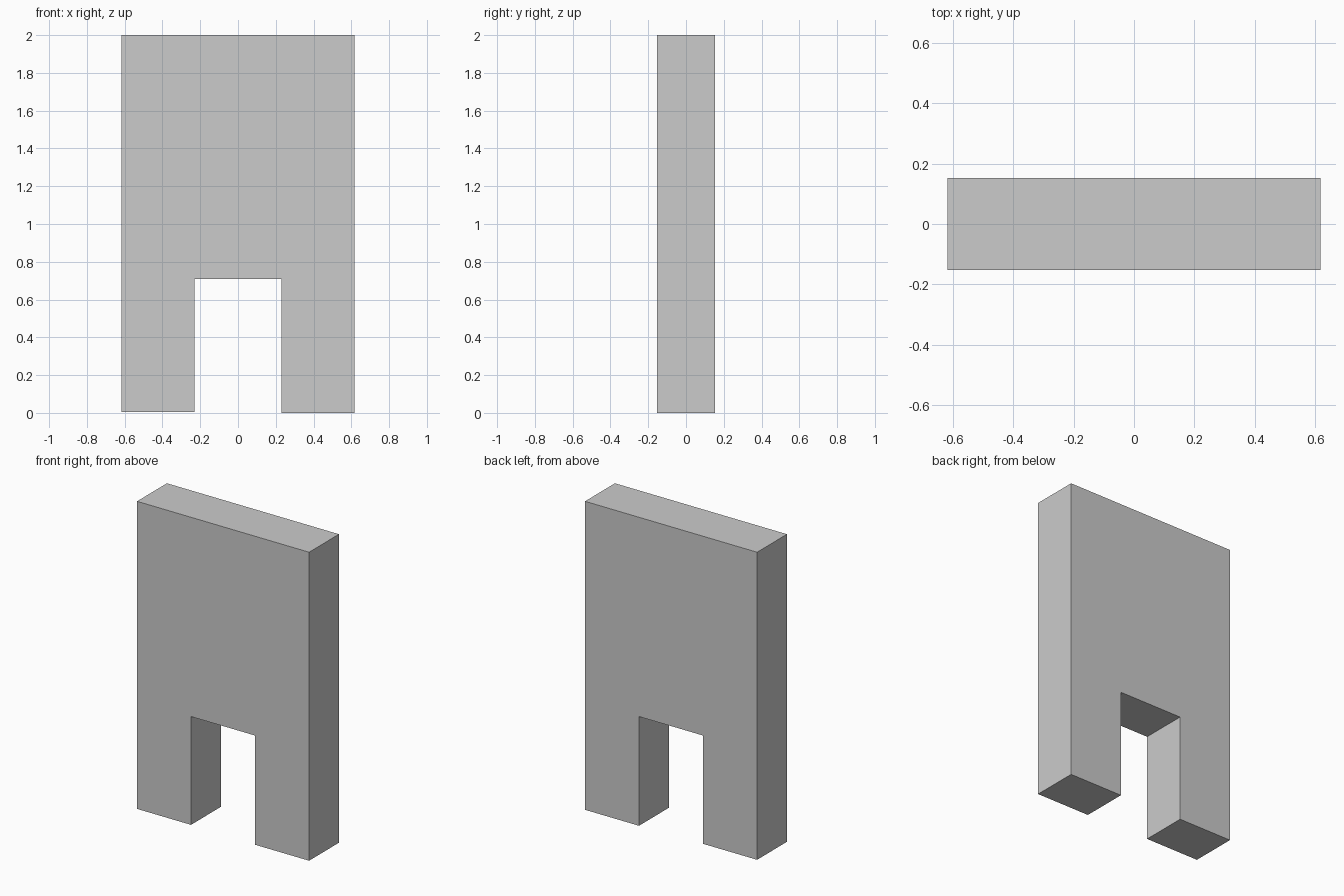
import bpy
import bmesh

if "Cube" in bpy.data.objects:
    bpy.data.objects.remove(bpy.data.objects["Cube"])

HALF_W, HALF_D, HEIGHT = 0.617, 0.153, 2.0
GAP, GAP_TOP = 0.23, 0.708
LEFT_FOOT = 0.006  # the left leg is a hair shorter

# Front outline of the slab with the notch between its legs
profile = [
    (-HALF_W, LEFT_FOOT), (-GAP, LEFT_FOOT), (-GAP, GAP_TOP), (GAP, GAP_TOP),
    (GAP, 0), (HALF_W, 0), (HALF_W, HEIGHT), (-HALF_W, HEIGHT),
]

# Extrude the outline from front to back
bm = bmesh.new()
face = bm.faces.new([bm.verts.new((x, -HALF_D, z)) for x, z in profile])
extruded = bmesh.ops.extrude_face_region(bm, geom=[face], use_keep_orig=True)
back = [v for v in extruded["geom"] if isinstance(v, bmesh.types.BMVert)]
bmesh.ops.translate(bm, verts=back, vec=(0, 2 * HALF_D, 0))
bmesh.ops.recalc_face_normals(bm, faces=bm.faces)

mesh = bpy.data.meshes.new("notched_slab")
bm.to_mesh(mesh)
bm.free()
bpy.context.collection.objects.link(bpy.data.objects.new("notched_slab", mesh))
